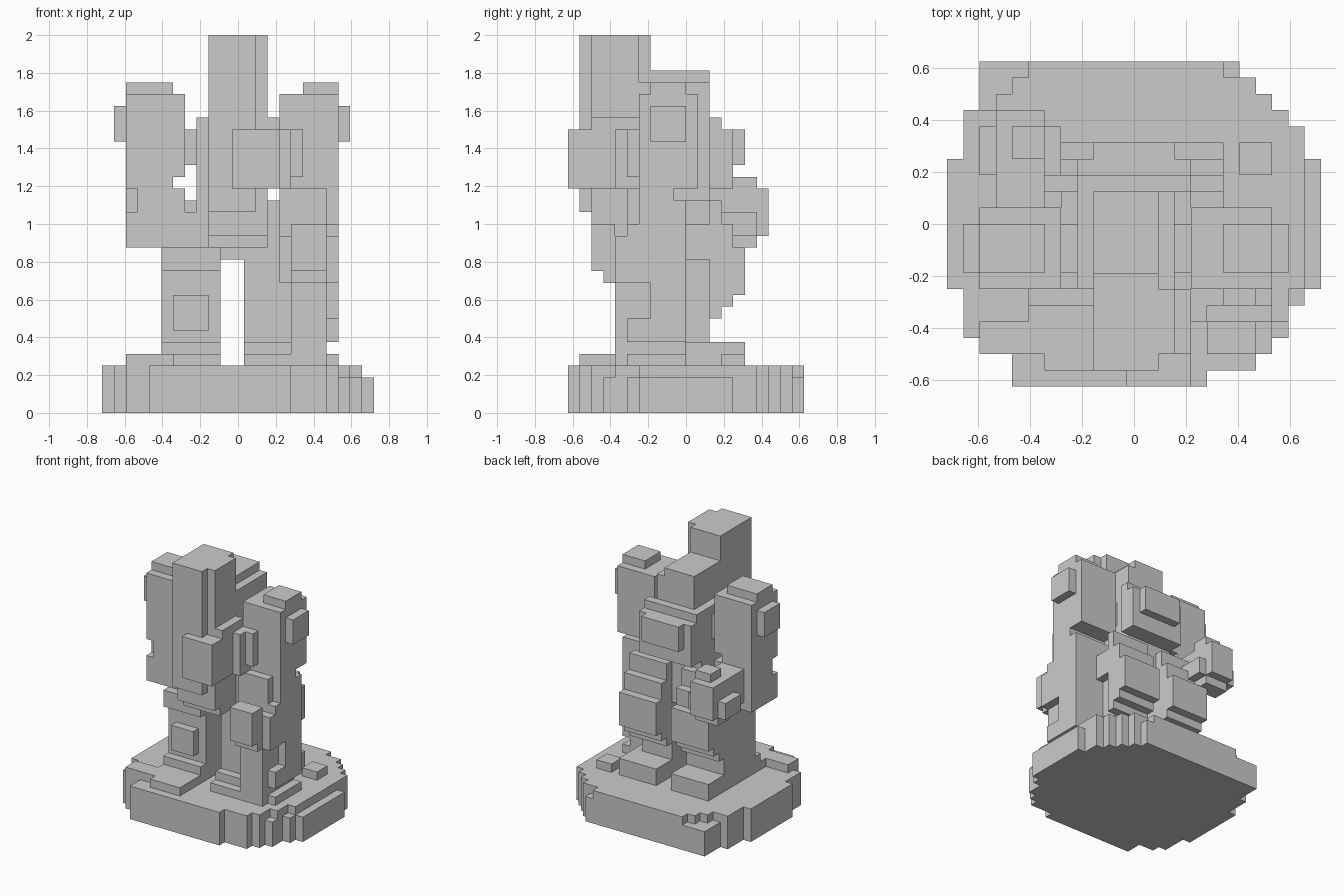
import bpy, bmesh
from mathutils import Vector

cube = bpy.data.objects.get("Cube")
if cube:
    bpy.data.objects.remove(cube, do_unlink=True)

UNIT = 1 / 16                       # edge of one block
OFFSET = Vector((-11.5, -10, 0))    # block grid to model centre

stone = bpy.data.materials.new("stone_grey")
stone.use_nodes = True
grey = (0.6, 0.6, 0.6, 1)
stone.diffuse_color = grey
stone.node_tree.nodes["Principled BSDF"].inputs["Base Color"].default_value = grey

parts = {}
owner = {}


def box(part, x, y, z):
    """Fill a block range; each argument is a (start, end) pair."""
    cells = parts.setdefault(part, set())
    for i in range(*x):
        for j in range(*y):
            for k in range(*z):
                if (i, j, k) not in owner:
                    owner[i, j, k] = part
                    cells.add((i, j, k))


# Rounded plinth in rows from front to back: depth, lower width, top width
rows = [((0, 1), (4, 16), (4, 16)), ((1, 2), (4, 19), (4, 19)),
        ((2, 3), (2, 20), (2, 20)), ((3, 4), (1, 21), (1, 20)),
        ((4, 5), (1, 21), (1, 21)), ((5, 6), (1, 22), (1, 21)),
        ((6, 14), (0, 23), (0, 22)), ((14, 16), (1, 22), (1, 22)),
        ((16, 17), (1, 21), (1, 21)), ((17, 18), (2, 20), (3, 20)),
        ((18, 19), (2, 19), (4, 19)), ((19, 20), (2, 18), (5, 17))]
for depth, lower, top in rows:
    box("plinth", lower, depth, (0, 3))
    box("plinth", top, depth, (3, 4))
box("plinth_stone", (18, 20), (13, 15), (4, 5))

# Feet
box("right_foot", (5, 10), (2, 6), (4, 5))
box("right_foot", (6, 10), (1, 2), (4, 5))
box("right_foot", (2, 5), (2, 4), (4, 5))
box("right_foot", (5, 10), (5, 15), (4, 6))
box("left_foot", (12, 19), (4, 10), (4, 5))
box("left_foot", (19, 20), (5, 10), (4, 5))
box("left_foot", (12, 17), (5, 15), (4, 6))

# Legs with knee plates
box("right_leg", (5, 10), (6, 12), (5, 13))
box("right_leg", (5, 10), (5, 6), (12, 14))
box("right_knee", (6, 9), (5, 6), (7, 10))
box("left_leg", (12, 16), (6, 12), (5, 13))
box("left_leg", (16, 19), (4, 10), (5, 14))
box("left_knee", (16, 19), (2, 4), (12, 16))
box("left_knee", (16, 19), (3, 4), (11, 12))

# Hips, and stepped armour beside and behind each thigh
box("hips", (5, 17), (6, 12), (13, 16))
box("hips", (17, 19), (6, 10), (13, 16))
box("left_thigh_guard", (15, 20), (4, 10), (11, 15))
box("left_thigh_guard", (15, 20), (5, 10), (15, 16))
box("left_thigh_guard", (15, 19), (5, 10), (16, 18))
box("left_thigh_guard", (19, 20), (6, 10), (16, 18))
box("left_thigh_guard", (15, 19), (5, 9), (18, 19))
box("left_thigh_guard", (19, 20), (6, 9), (18, 19))
box("left_thigh_guard", (19, 20), (7, 10), (8, 11))
box("left_thigh_guard", (19, 20), (5, 10), (6, 8))
for name, x0, x1 in (("right", 5, 10), ("left", 12, 17)):
    for depth, low, high in ((13, 8, 18), (14, 9, 16), (15, 10, 14)):
        box(name + "_back_guard", (x0, x1), (12, depth), (low, high))

# Torso and back unit
box("torso", (7, 15), (6, 12), (15, 17))
box("torso", (8, 15), (6, 12), (17, 18))
box("torso", (8, 14), (6, 12), (18, 25))
box("torso", (8, 15), (12, 13), (20, 25))
box("torso", (9, 14), (6, 12), (25, 28))
box("torso", (9, 13), (7, 12), (28, 29))
box("back_unit", (9, 14), (12, 15), (21, 24))
box("back_unit", (8, 15), (12, 14), (19, 24))

# Tall column on the chest
box("chest_column", (9, 13), (1, 7), (17, 32))
box("chest_column", (13, 14), (2, 6), (17, 32))
box("chest_column", (9, 14), (2, 6), (15, 17))
box("chest_column", (9, 14), (3, 6), (14, 15))

# Shoulders: cap and outer stud on both arms
for name, x0, cap, stud, inner in (("right", 2, 2, 1, 7), ("left", 15, 17, 20, 14)):
    arm = name + "_arm"
    box(arm, (x0, x0 + 5), (6, 11), (20, 27))
    box(name + "_shoulder_cap", (cap, cap + 4 - (name == "left")), (7, 10), (27, 28))
    box(name + "_shoulder_stud", (stud, stud + 1), (7, 10), (23, 26))
    box(arm, (inner, inner + 1), (7, 10), (21, 24))

# Right forearm with a notched elbow and a fist reaching back
box("right_arm", (2, 6), (6, 11), (19, 20))
box("right_arm", (2, 7), (7, 11), (17, 19))
box("right_arm", (3, 7), (6, 7), (17, 19))
box("right_arm", (2, 7), (6, 11), (14, 17))
box("right_fist", (3, 6), (11, 17), (15, 19))
box("right_fist", (4, 6), (14, 16), (19, 20))
box("right_fist", (3, 6), (14, 16), (14, 15))
box("right_fist", (2, 7), (13, 16), (15, 17))

# Left forearm block held across the chest
box("left_forearm", (11, 15), (0, 5), (19, 24))
box("left_forearm", (14, 15), (2, 6), (19, 25))
box("left_forearm", (15, 16), (4, 6), (19, 24))
box("left_forearm", (16, 17), (5, 6), (20, 24))
box("left_arm", (15, 20), (6, 11), (19, 20))


def build(name, cells):
    """Turn the outer block faces of one part into a clean mesh."""
    bm = bmesh.new()
    for cell in cells:
        for axis in range(3):
            for side in (0, 1):
                step = list(cell)
                step[axis] += 2 * side - 1
                if tuple(step) in owner:
                    continue
                u, v = (axis + 1) % 3, (axis + 2) % 3
                corners = []
                for a, b in ((0, 0), (1, 0), (1, 1), (0, 1)):
                    p = Vector(cell)
                    p[axis] += side
                    p[u] += a
                    p[v] += b
                    corners.append(bm.verts.new((p + OFFSET) * UNIT))
                bm.faces.new(corners if side else corners[::-1])
    bmesh.ops.remove_doubles(bm, verts=bm.verts, dist=UNIT / 100)
    bmesh.ops.dissolve_limit(bm, angle_limit=0.01, verts=bm.verts, edges=bm.edges)
    mesh = bpy.data.meshes.new(name)
    bm.to_mesh(mesh)
    bm.free()
    mesh.materials.append(stone)
    bpy.context.collection.objects.link(bpy.data.objects.new(name, mesh))


for part, cells in parts.items():
    if cells:
        build(part, cells)
